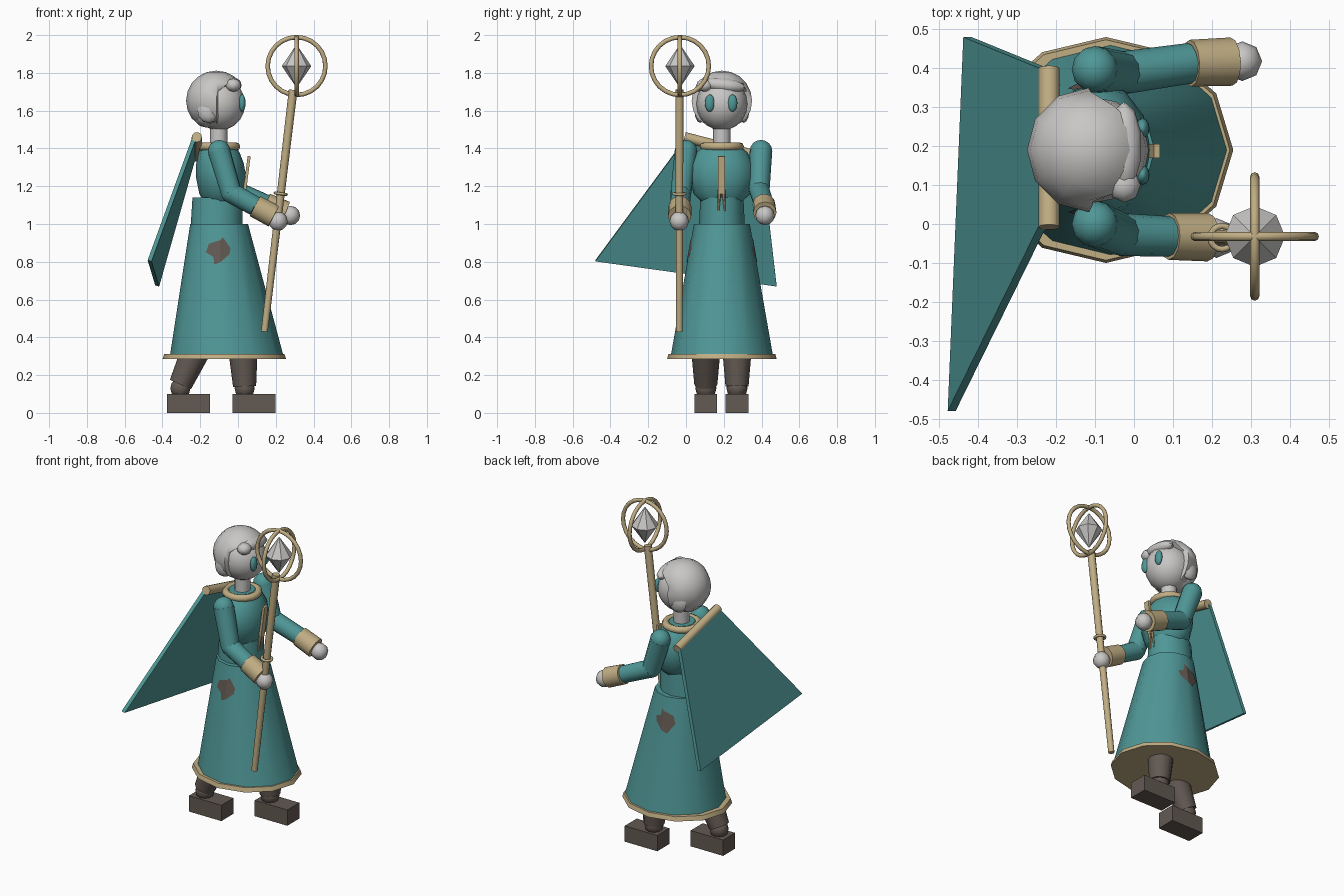
import bpy, bmesh, math
from mathutils import Vector, Matrix

if "Cube" in bpy.data.objects:
    bpy.data.objects.remove(bpy.data.objects["Cube"])


def material(name, rgb):
    m = bpy.data.materials.new(name)
    m.diffuse_color = (*rgb, 1)
    m.use_nodes = True
    m.node_tree.nodes["Principled BSDF"].inputs["Base Color"].default_value = m.diffuse_color
    return m


TEAL = material("teal_cloth", (0.08, 0.31, 0.31))
TAN = material("tan_trim", (0.53, 0.42, 0.23))
PALE = material("pale_grey", (0.58, 0.57, 0.56))
BROWN = material("dark_brown", (0.125, 0.10, 0.085))
CY = 0.19  # body centre line


def finish(name, bm, mat, smooth=40):
    bmesh.ops.recalc_face_normals(bm, faces=bm.faces)
    me = bpy.data.meshes.new(name)
    bm.to_mesh(me)
    bm.free()
    ob = bpy.data.objects.new(name, me)
    bpy.context.collection.objects.link(ob)
    me.materials.append(mat)
    if smooth:
        bpy.ops.object.select_all(action='DESELECT')
        ob.select_set(True)
        bpy.context.view_layer.objects.active = ob
        bpy.ops.object.shade_smooth_by_angle(angle=math.radians(smooth))
    return ob


def ball(name, c, r, mat, seg=12, rings=8, tilt=0, smooth=50):
    r = r if isinstance(r, tuple) else (r, r, r)
    bm = bmesh.new()
    bmesh.ops.create_uvsphere(bm, u_segments=seg, v_segments=rings, radius=1)
    m = Matrix.Translation(c) @ Matrix.Rotation(tilt, 4, 'X') @ Matrix.Diagonal((*r, 1))
    bm.transform(m)
    return finish(name, bm, mat, smooth)


def rod(name, a, b, r1, r2, mat, seg=12):
    a, b = Vector(a), Vector(b)
    d = b - a
    bm = bmesh.new()
    bmesh.ops.create_cone(bm, cap_ends=True, segments=seg, radius1=r1, radius2=r2, depth=d.length)
    bm.transform(Matrix.Translation((a + b) / 2) @ d.to_track_quat('Z', 'Y').to_matrix().to_4x4())
    return finish(name, bm, mat)


def box(name, lo, hi, mat):
    lo, hi = Vector(lo), Vector(hi)
    bm = bmesh.new()
    bmesh.ops.create_cube(bm, size=1)
    bm.transform(Matrix.Translation((lo + hi) / 2) @ Matrix.Diagonal((*(hi - lo), 1)))
    return finish(name, bm, mat, 0)


def loft(name, rings, mat, seg=12):
    """rings: (centre x, z, radius x, radius y), bottom to top"""
    bm = bmesh.new()
    loops = []
    for cx, z, rx, ry in rings:
        loops.append([bm.verts.new((cx + rx * math.cos(t), CY + ry * math.sin(t), z))
                      for t in (math.tau * i / seg for i in range(seg))])
    for p, q in zip(loops, loops[1:]):
        for i in range(seg):
            j = (i + 1) % seg
            bm.faces.new((p[i], p[j], q[j], q[i]))
    bm.faces.new(loops[0])
    bm.faces.new(loops[-1])
    return finish(name, bm, mat)


def ring(name, c, R, r, mat, rot=(0, 0, 0), seg=24):
    bpy.ops.mesh.primitive_torus_add(major_segments=seg, minor_segments=8, major_radius=R,
                                     minor_radius=r, location=c, rotation=rot)
    ob = bpy.context.object
    ob.name = name
    ob.data.materials.append(mat)
    bpy.ops.object.shade_smooth_by_angle(angle=math.radians(50))
    return ob


# Robe: hem, skirt, waist and chest
loft("skirt_hem", [(-0.072, 0.285, 0.327, 0.29), (-0.072, 0.312, 0.318, 0.283)], TAN)
loft("skirt", [(-0.06, 0.305, 0.30, 0.27), (-0.10, 1.0, 0.153, 0.148)], TEAL)
loft("waist", [(-0.113, 0.98, 0.138, 0.122), (-0.108, 1.14, 0.133, 0.114)], TEAL)
loft("chest", [(-0.09, 1.12, 0.09, 0.11), (-0.09, 1.16, 0.115, 0.15), (-0.09, 1.25, 0.133, 0.175),
               (-0.095, 1.32, 0.126, 0.168), (-0.10, 1.38, 0.108, 0.135),
               (-0.105, 1.425, 0.075, 0.08)], TEAL)
ring("collar", (-0.105, CY, 1.41), 0.095, 0.022, TAN, seg=16)

# Ragged patches following both sides of the skirt
for side, label in ((-1, "right"), (1, "left")):
    bm = bmesh.new()

    def on_skirt(x, z):
        t = (z - 0.305) / 0.695
        cx, rx, ry = -0.06 - 0.04 * t, 0.30 - 0.147 * t, 0.27 - 0.122 * t
        return bm.verts.new((x, CY + side * (ry * (1 - 0.268 * abs(x - cx) / rx) + 0.004), z))
    top, low = on_skirt(-0.093, 0.915), on_skirt(-0.091, 0.80)
    for half in (((-0.125, 0.785), (-0.13, 0.825), (-0.17, 0.85), (-0.155, 0.895)),
                 ((-0.045, 0.84), (-0.04, 0.872), (-0.075, 0.885), (-0.08, 0.93))):
        bm.faces.new([low] + [on_skirt(*p) for p in half] + [top])
    bmesh.ops.triangulate(bm, faces=bm.faces)
    finish(label + "_skirt_patch", bm, BROWN, 0)

# Chest ribbon with two tails
bm = bmesh.new()
bmesh.ops.create_cube(bm, size=1)
bm.transform(Matrix.Translation((0.046, 0.188, 1.26)) @ Matrix.Rotation(0.13, 4, 'Y')
             @ Matrix.Diagonal((0.016, 0.036, 0.2, 1)))
finish("ribbon", bm, TAN, 0)
for y0, y1 in ((0.178, 0.172), (0.198, 0.205)):
    rod("ribbon_tail", (0.022, y1, 1.07), (0.034, y0, 1.18), 0.004, 0.010, TAN, 6)

# Head, eyes and hair
rod("neck", (-0.102, CY, 1.38), (-0.102, CY, 1.53), 0.046, 0.046, PALE)
ball("head", (-0.10, CY, 1.635), (0.138, 0.135, 0.14), PALE, 16, 10)
for y in (0.126, 0.246):
    ball("eye", (0.022, y, 1.64), (0.018, 0.026, 0.046), TEAL, 12, 8)
bm = bmesh.new()
bmesh.ops.create_uvsphere(bm, u_segments=12, v_segments=10, radius=0.16)
# pull the hair cap back from the face
for v in bm.verts:
    if v.co.x > 0.01 and v.co.z < 0.06:
        v.co.x = 0.01
    if v.co.z < -0.12:
        v.co.z = -0.12
bm.transform(Matrix.Translation((-0.115, CY, 1.652)))
finish("hair_cap", bm, PALE, 50)
ball("hair_nape", (-0.165, CY, 1.575), (0.075, 0.115, 0.065), PALE, 10, 6)
ball("fringe", (-0.025, 0.20, 1.735), (0.045, 0.115, 0.038), PALE, 10, 6, tilt=-0.12)
ball("fringe_curl", (-0.025, 0.10, 1.735), (0.042, 0.045, 0.035), PALE, 8, 6)
for y in (0.075, 0.305):
    ball("side_lock", (-0.155, y, 1.60), (0.06, 0.03, 0.065), PALE, 8, 6)

# Arms: shoulder, elbow, cuff start, cuff end, hand
arms = {"right": ((-0.10, 0.0, 1.385), (-0.035, -0.027, 1.165), (0.09, -0.032, 1.095),
                  (0.19, -0.034, 1.042), (0.212, -0.036, 1.015)),
        "left": ((-0.10, 0.397, 1.385), (-0.03, 0.388, 1.18), (0.145, 0.413, 1.105),
                 (0.25, 0.417, 1.06), (0.278, 0.418, 1.045))}
for label, (sh, el, c0, c1, hand) in arms.items():
    ball(label + "_shoulder", sh, 0.06, TEAL)
    rod(label + "_upper_arm", sh, el, 0.06, 0.055, TEAL)
    ball(label + "_elbow", el, 0.055, TEAL)
    rod(label + "_forearm", el, c0, 0.055, 0.052, TEAL)
    rod(label + "_cuff", c0, c1, 0.06, 0.062, TAN)
    ball(label + "_hand", hand, 0.051, PALE, 8, 6)

# Legs and boots
legs = {"left": (0.27, (0.025, 0.36), (0.035, 0.14), (-0.03, 0.198)),
        "right": (0.105, (-0.21, 0.36), (-0.305, 0.15), (-0.375, -0.148))}
for label, (y, hip, ankle, foot) in legs.items():
    rod(label + "_leg", (ankle[0], y, ankle[1]), (hip[0], y, hip[1]), 0.061, 0.08, BROWN)
    ball(label + "_ankle", (ankle[0], y, 0.13), 0.056, BROWN, 10, 6)
    box(label + "_boot", (foot[0], y - 0.06, 0), (foot[1], y + 0.06, 0.10), BROWN)

# Cape panel hanging from a slanted roll
bm = bmesh.new()
corners = [(-0.232, 0.0, 1.455), (-0.232, 0.40, 1.36), (-0.428, 0.48, 0.672), (-0.468, -0.48, 0.805)]
normal = Vector((0.94, 0.02, -0.28)) * 0.011
front = [bm.verts.new(Vector(c) + normal) for c in corners]
back = [bm.verts.new(Vector(c) - normal) for c in corners]
bm.faces.new(front)
bm.faces.new(back[::-1])
for i in range(4):
    j = (i + 1) % 4
    bm.faces.new((front[i], back[i], back[j], front[j]))
finish("cape", bm, TEAL, 0)
rod("cape_roll", (-0.218, -0.008, 1.46), (-0.218, 0.40, 1.355), 0.027, 0.027, TAN)

# Staff with crossed rings around a crystal
rod("staff", (0.14, -0.035, 0.43), (0.292, -0.035, 1.71), 0.018, 0.023, TAN, 10)
ring("staff_band", (0.226, -0.035, 1.16), 0.03, 0.008, TAN, (0, 0.12, 0), 16)
orb = (0.31, -0.032, 1.836)
ring("orb_ring_long", orb, 0.153, 0.012, TAN, (math.pi / 2, 0, 0))
ring("orb_ring_cross", orb, 0.153, 0.012, TAN, (0, math.pi / 2, 0))
bm = bmesh.new()
bmesh.ops.create_uvsphere(bm, u_segments=8, v_segments=2, radius=1)
bm.transform(Matrix.Translation(orb) @ Matrix.Diagonal((0.078, 0.078, 0.115, 1)))
finish("crystal", bm, PALE, 0)
